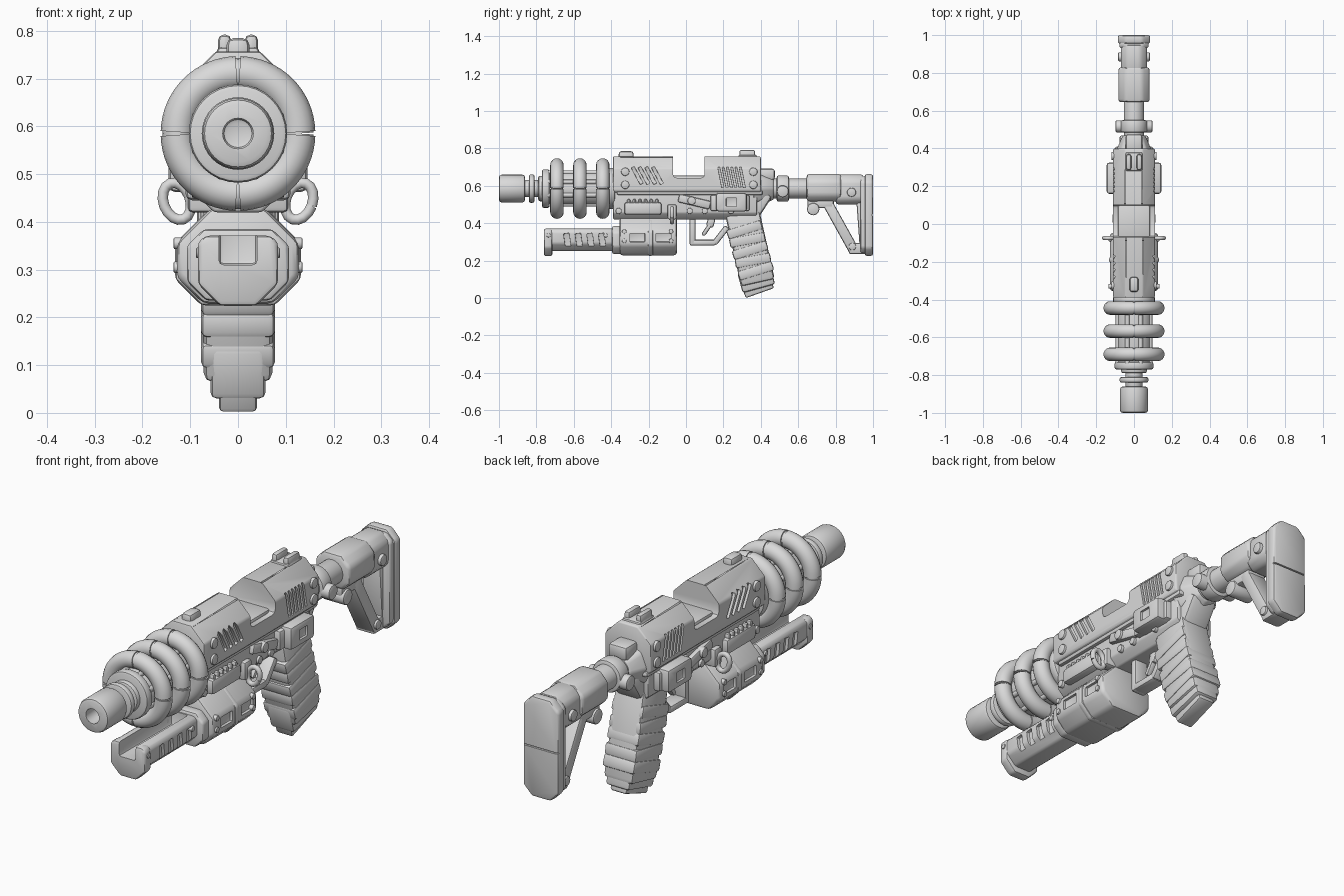
import bpy, bmesh
from math import atan2, cos, sin, pi, radians
from mathutils import Matrix, Vector

old = bpy.data.objects.get("Cube")
if old:
    bpy.data.objects.remove(old, do_unlink=True)

grey = (.7, .7, .7, 1)
metal = bpy.data.materials.new("plain grey")
metal.use_nodes = True
metal.diffuse_color = grey
metal.node_tree.nodes["Principled BSDF"].inputs["Base Color"].default_value = grey
bore = .585  # height of the barrel axis


def select(ob):
    bpy.ops.object.select_all(action='DESELECT')
    ob.select_set(True)
    bpy.context.view_layer.objects.active = ob


def smooth(ob):
    select(ob)
    bpy.ops.object.shade_smooth_by_angle(angle=radians(40))


def finish(name, bm, bevel):
    """Turn a bmesh into an object with softened edges."""
    bmesh.ops.recalc_face_normals(bm, faces=bm.faces)
    mesh = bpy.data.meshes.new(name)
    bm.to_mesh(mesh)
    bm.free()
    mesh.materials.append(metal)
    ob = bpy.data.objects.new(name, mesh)
    bpy.context.collection.objects.link(ob)
    select(ob)
    mod = ob.modifiers.new("soft_edges", 'BEVEL')
    mod.width, mod.segments = bevel, 2
    mod.limit_method, mod.angle_limit = 'ANGLE', radians(25)
    bpy.ops.object.modifier_apply(modifier=mod.name)
    smooth(ob)
    return ob


def block(name, half, y, z, x=0, tilt=0, bevel=.01):
    """Box of half width half over the y and z ranges, tilted about x."""
    bm = bmesh.new()
    size = Matrix.Diagonal((2 * half, y[1] - y[0], z[1] - z[0], 1))
    place = Matrix.Translation((x, sum(y) / 2, sum(z) / 2)) @ Matrix.Rotation(tilt, 4, 'X')
    bmesh.ops.create_cube(bm, size=1, matrix=place @ size)
    return finish(name, bm, bevel)


def bar(name, half, start, end, thick, x=0, bevel=.01):
    """Straight bar between two (y, z) points."""
    start, end = Vector(start), Vector(end)
    run, mid = end - start, (start + end) / 2
    reach = run.length / 2
    return block(name, half, (mid.x - reach, mid.x + reach), (mid.y - thick / 2, mid.y + thick / 2),
                 x, atan2(run.y, run.x), bevel)


def beam(name, half, y, z, top, bottom, bevel=.01):
    """Octagonal section along y, with its own top and bottom chamfers."""
    bm = bmesh.new()
    low, high = z
    right = [(half - bottom, low), (half, low + bottom), (half, high - top), (half - top, high)]
    outline = right + [(-px, pz) for px, pz in reversed(right)]
    base = bm.faces.new([bm.verts.new((px, y[0], pz)) for px, pz in outline])
    new = bmesh.ops.extrude_face_region(bm, geom=[base], use_keep_orig=True)["geom"]
    moved = [v for v in new if isinstance(v, bmesh.types.BMVert)]
    bmesh.ops.translate(bm, verts=moved, vec=(0, y[1] - y[0], 0))
    return finish(name, bm, bevel)


def cylinder(name, matrix, length, radius, end_radius, sides, bevel):
    bm = bmesh.new()
    bmesh.ops.create_cone(bm, cap_ends=True, segments=sides, radius1=radius, radius2=end_radius,
                          depth=length, matrix=matrix)
    return finish(name, bm, bevel)


def rod(name, start, end, radius, taper=1, sides=32, bevel=.01):
    """Cylinder along the barrel axis."""
    place = Matrix.Translation((0, (start + end) / 2, bore)) @ Matrix.Rotation(-pi / 2, 4, 'X')
    return cylinder(name, place, end - start, radius, radius * taper, sides, bevel)


def knob(name, y, z, radius, half):
    """Crosswise pin that shows on both sides."""
    place = Matrix.Translation((0, y, z)) @ Matrix.Rotation(pi / 2, 4, 'Y')
    return cylinder(name, place, 2 * half, radius, radius, 20, radius / 4)


def tube(name, path, radius):
    curve = bpy.data.curves.new(name, 'CURVE')
    curve.dimensions, curve.bevel_depth, curve.bevel_resolution = '3D', radius, 6
    curve.use_fill_caps = True
    line = curve.splines.new('POLY')
    line.points.add(len(path) - 1)
    for point, co in zip(line.points, path):
        point.co = (*co, 1)
    curve.materials.append(metal)
    ob = bpy.data.objects.new(name, curve)
    bpy.context.collection.objects.link(ob)
    select(ob)
    bpy.ops.object.convert(target='MESH')
    smooth(bpy.context.object)


def arc(first, last, radius, steps=16):
    """Points on a circle in the xz plane, angles given in turns."""
    angles = [2 * pi * (first + (last - first) * i / steps) for i in range(steps + 1)]
    return [Vector((radius * cos(a), 0, radius * sin(a))) for a in angles]


def cut(ob, cutter):
    cutter.hide_render = True
    select(ob)
    mod = ob.modifiers.new("cut", 'BOOLEAN')
    mod.operation, mod.object = 'DIFFERENCE', cutter
    bpy.ops.object.modifier_apply(modifier=mod.name)
    bpy.data.objects.remove(cutter, do_unlink=True)
    smooth(ob)


def groove(ob, inner, start, end, thick):
    """Cut the same slot into both sides, down to x = inner."""
    for side in (-1, 1):
        cut(ob, bar("groove_cutter", .05, start, end, thick, side * (inner + .05), .002))


# Barrel, muzzle and coil housing
muzzle = rod("muzzle", -1, -.86, .074, bevel=.014)
cut(muzzle, rod("bore_cutter", -1.1, -.92, .032))
rod("barrel", -.88, -.75, .045)
rod("barrel_collar", -.84, -.81, .076)
rod("housing_nose", -.79, -.75, .068)
rod("housing_flange", -.77, -.73, .103)
rod("coil_housing", -.75, -.38, .094)
rod("housing_rear", -.42, -.38, .11)
for i in range(8):
    angle = (i + .5) * pi / 4
    spot = Vector((.092 * cos(angle), 0, bore + .092 * sin(angle)))
    tube("housing_rib", [spot + Vector((0, y, 0)) for y in (-.74, -.4)], .012)

# Coils, each in four sleeves over a thinner ring
for y in (-.69, -.567, -.445):
    centre = Vector((0, y, bore))
    tube("coil_core", [centre + p for p in arc(0, 1, .126, 48)], .032)
    for quarter in range(4):
        sleeve = arc((quarter + .015) / 4, (quarter + .985) / 4, .126)
        tube("coil_sleeve", [centre + p for p in sleeve], .036)

# Upper slide with ejection window, vents and serrations
slide = beam("slide", .11, (-.39, .4), (.565, .757), top=.064, bottom=.01, bevel=.012)
cut(slide, block("window_cutter", .2, (-.07, .1), (.642, .85), bevel=.02))
for i in range(4):
    front = -.285 + .036 * i
    groove(slide, .097, (front, .7), (front + .048, .61), .018)
for i in range(6):
    front = .175 + .023 * i
    groove(slide, .1, (front, .7), (front + .022, .59), .011)
block("ejection_core", .085, (-.09, .11), (.6, .655))
for y in (-.325, .36):
    for z in (.605, .675):
        knob("slide_bolt", y, z, .022, .12)

# Sights
block("front_sight", .024, (-.36, -.28), (.73, .785), bevel=.015)
block("rear_sight_base", .045, (.28, .38), (.74, .766))
for side in (-1, 1):
    block("rear_sight_post", .014, (.285, .37), (.74, .792), x=side * .028, bevel=.012)

# Lower frame and side fittings
beam("frame", .085, (-.39, .38), (.42, .58), top=.01, bottom=.035)
bar("frame_backstrap", .065, (.31, .4), (.42, .57), .1, bevel=.02)
block("frame_rail", .1, (-.37, .41), (.55, .575))
block("side_block", .11, (-.33, -.13), (.445, .512), bevel=.014)
for i in range(6):
    front = -.315 + .03 * i
    block("block_tooth", .104, (front, front + .018), (.5, .53))
block("switch_plate", .112, (.13, .34), (.465, .55))
switch = block("switch_box", .145, (.16, .325), (.462, .562), bevel=.014)
groove(switch, .135, (.215, .512), (.27, .512), .045)
bar("lever", .104, (-.04, .535), (.13, .495), .045)
knob("lever_pivot", .03, .52, .022, .115)
for y in (-.36, .02, .1, .24):
    knob("frame_pin", y, .465, .016, .096)
block("loop_mount", .105, (-.1, -.05), (.42, .5))
for side in (-1, 1):
    pose = Matrix.Translation((side * .128, -.075, .443)) @ Matrix.Rotation(side * .35, 4, 'Y')
    pose = pose @ Matrix.Diagonal((.7, 1, 1, 1))
    tube("sling_loop", [pose @ p for p in arc(0, 1, .04)], .011)

# Underslung body
body = beam("lower_body", .128, (-.355, -.048), (.228, .432), top=.075, bottom=.055, bevel=.016)
for front in (-.3, -.16):
    groove(body, .116, (front, .323), (front + .08, .323), .045)
beam("body_band", .132, (-.205, -.175), (.225, .42), top=.065, bottom=.055)
beam("body_clamp", .107, (-.395, -.345), (.235, .385), top=.035, bottom=.04)
for y in (-.33, -.08):
    for z in (.305, .355):
        knob("body_stud", y, z, .012, .135)

# Fore grip and its deeper lip, all opened by one channel
grip = beam("fore_grip", .08, (-.755, -.38), (.25, .371), top=.015, bottom=.042)
for i in range(4):
    front = -.64 + .062 * i
    groove(grip, .066, (front, .345), (front + .015, .24), .03)
lip = beam("fore_grip_lip", .084, (-.76, -.715), (.224, .371), top=.015, bottom=.046)
pins = [knob("fore_grip_pin", y, .335, .011, .088) for y in (-.735, -.43)]
for part in [grip, lip] + pins:
    cut(part, block("channel_cutter", .04, (-.9, -.4), (.31, .5)))

# Trigger and guard
for start, end in (((.035, .44), (.035, .28)), ((.02, .296), (.16, .296)), ((.15, .29), (.22, .38))):
    bar("trigger_guard", .034, start, end, .031)
bar("trigger", .016, (.14, .43), (.125, .38), .04)
bar("trigger_tip", .016, (.135, .4), (.09, .335), .022)

# Wrapped pistol grip
bar("grip_core", .072, (.3, .46), (.385, .08), .184, bevel=.02)
for i in range(5):
    z = .365 - .055 * i
    middle = .313 + .015 * i
    block("grip_wrap", .077, (middle - .096, middle + .096), (z - .027, z + .027),
          tilt=.3 if i % 2 == 0 else .18, bevel=.012)
bar("grip_heel", .058, (.36, .16), (.39, .05), .18, bevel=.014)
bar("grip_base", .04, (.36, .125), (.395, .026), .16)

# Rear tail and buffer tube
rod("tail_taper", .36, .47, .11, taper=.55, sides=8)
block("tail_block", .045, (.38, .475), (.63, .692), bevel=.015)
rod("buffer_tube", .38, .7, .053)
rod("tube_collar", .485, .55, .07)
knob("collar_lug", .517, .57, .032, .098)

# Shoulder stock
beam("stock_sleeve", .083, (.645, .83), (.515, .664), top=.04, bottom=.035, bevel=.015)
beam("stock_rear", .07, (.8, .95), (.5, .66), top=.035, bottom=.03, bevel=.015)
knob("stock_bolt", .885, .565, .024, .084)
block("strut_root", .045, (.65, .79), (.48, .53))
bar("stock_strut", .045, (.75, .52), (.9, .25), .055)
block("stock_toe", .045, (.87, .97), (.235, .295))
bar("stock_back_strut", .045, (.93, .53), (.95, .25), .04)
knob("strut_catch", .68, .475, .033, .055)
knob("strut_pin", .89, .275, .02, .055)
beam("butt_frame", .078, (.932, .965), (.24, .65), top=.03, bottom=.03)
butt = beam("butt_pad", .086, (.955, 1), (.225, .662), top=.042, bottom=.042, bevel=.012)
cut(butt, block("seam_cutter", .1, (.992, 1.1), (.44, .446), bevel=.001))
